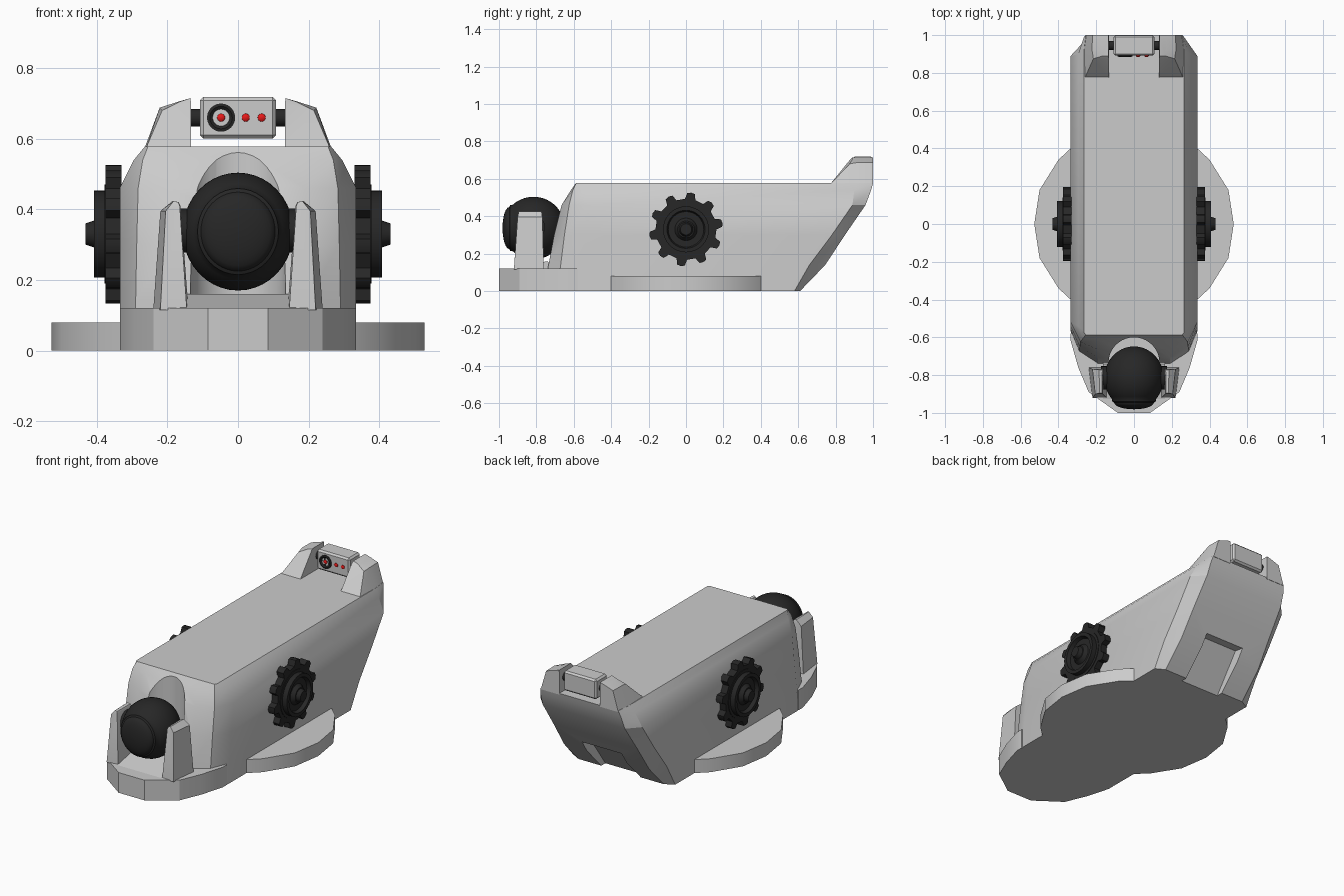
import bpy, bmesh
from math import sin, cos, pi, radians

if "Cube" in bpy.data.objects:
    bpy.data.objects.remove(bpy.data.objects["Cube"])


def material(name, rgb):
    m = bpy.data.materials.new(name)
    m.diffuse_color = (*rgb, 1)
    m.use_nodes = True
    m.node_tree.nodes["Principled BSDF"].inputs["Base Color"].default_value = m.diffuse_color
    return m


DARK = material("dark_metal", (0.02, 0.02, 0.02))
RED = material("red_light", (0.8, 0.01, 0.01))


def loft(name, loops, mat=None, mirror=False, angle=30, closed_ends=True):
    """Skin a stack of equal-length point loops and cap both ends."""
    bm = bmesh.new()
    rings = [[bm.verts.new(p) for p in loop] for loop in loops]
    n = len(rings[0])
    for a, b in zip(rings, rings[1:]):
        for i in range(n):
            j = (i + 1) % n
            bm.faces.new((a[i], a[j], b[j], b[i]))
    bm.faces.new(rings[0][::-1])
    bm.faces.new(rings[-1])
    bmesh.ops.remove_doubles(bm, verts=bm.verts, dist=1e-5)
    bmesh.ops.recalc_face_normals(bm, faces=bm.faces)
    me = bpy.data.meshes.new(name)
    bm.to_mesh(me)
    bm.free()
    ob = bpy.data.objects.new(name, me)
    bpy.context.collection.objects.link(ob)
    if mat:
        me.materials.append(mat)
    if mirror:
        ob.modifiers.new("mirror", 'MIRROR').use_mirror_merge = False
    smooth(ob, angle)
    return ob


def smooth(ob, angle):
    bpy.ops.object.select_all(action='DESELECT')
    ob.select_set(True)
    bpy.context.view_layer.objects.active = ob
    bpy.ops.object.shade_smooth_by_angle(angle=radians(angle))


def lathe(name, profile, axis, centre, seg=32, mat=None, mirror=False, squash=1.0):
    """Revolve (radius, height) points about an axis through centre."""
    cx, cy, cz = centre
    loops = []
    for r, h in profile:
        r = max(r, 0.0005)
        ring = []
        for i in range(seg):
            c, s = r * cos(2 * pi * i / seg), r * sin(2 * pi * i / seg)
            d = {'x': (h, c, s), 'y': (c * squash, h, s), 'z': (c, s, h)}[axis]
            ring.append((cx + d[0], cy + d[1], cz + d[2]))
        loops.append(ring)
    return loft(name, loops, mat, mirror)


def prism(name, half, z0, z1, **kw):
    """Extrude a plan outline given as its right half, front to back."""
    full = half + [(-x, y) for x, y in reversed(half)]
    return loft(name, [[(x, y, z) for x, y in full] for z in (z0, z1)], **kw)


def side_profile(name, pts, x0, x1, **kw):
    return loft(name, [[(x, y, z) for y, z in pts] for x in (x0, x1)], **kw)


# Body: plan outlines stacked by height
levels = [
    (0.00, [(.19, -.765), (.29, -.69), (.335, -.57), (.335, .58), (.28, .61)]),
    (0.14, [(.19, -.735), (.29, -.67), (.335, -.56), (.335, .66), (.28, .745)]),
    (0.30, [(.19, -.705), (.287, -.65), (.335, -.54), (.335, .78), (.275, .85)]),
    (0.46, [(.19, -.665), (.283, -.625), (.335, -.52), (.335, .89), (.27, .96)]),
    (0.54, [(.18, -.615), (.27, -.605), (.295, -.54), (.295, .90), (.265, .99)]),
    (0.578, [(.16, -.588), (.255, -.587), (.264, -.575), (.264, .92), (.255, 1.0)]),
]
loops = []
for z, half in levels:
    loops.append([(x, y, z) for x, y in half] + [(-x, y, z) for x, y in reversed(half)])
body = loft("body", loops)

# Ball niche at the front and notch under the rear
cutters = [
    lathe("niche_cutter", [(.135, .14), (.135, .9)], 'z', (0, -.735, 0), 40),
    side_profile("notch_cutter", [(.55, -.03), (.73, .22), (.86, .20), (.68, -.1)], -.13, .13),
]
for c in cutters:
    m = body.modifiers.new("cut", 'BOOLEAN')
    m.operation, m.solver, m.object = 'DIFFERENCE', 'EXACT', c
    bpy.context.view_layer.objects.active = body
    bpy.ops.object.modifier_apply(modifier=m.name)
    bpy.data.objects.remove(c)
smooth(body, 30)

# Base plates
prism("side_base", [(.33, -.405), (.40, -.34), (.50, -.18), (.528, 0),
                    (.50, .18), (.40, .34), (.33, .405)], 0, .08)
prism("front_base", [(.085, -1), (.24, -.89), (.295, -.76), (.335, -.62), (.335, -.58)], 0, .12)
side_profile("niche_floor", [(-.93, .119), (-.74, .16), (-.70, .119)], -.165, .165)

# Ball turret: shell, lip and inner dome in one profile
R = .167
shell = [(R * sin(radians(a)), R * cos(radians(a))) for a in range(0, 133, 6)]
shell += [(.122, -.125), (.112, -.13)]
shell += [(.112 * cos(radians(a)), -.13 - .036 * sin(radians(a))) for a in range(15, 91, 15)]
lathe("ball", shell, 'y', (0, -.815, .337), 40, DARK, squash=.94)
lathe("ball_axle", [(.062, -.175), (.062, .175)], 'x', (0, -.815, .34), 24, DARK)

# Ball support arms
loft("ball_arm", [
    [(.14, -.76, .115), (.24, -.76, .115), (.22, -.92, .115), (.145, -.92, .115)],
    [(.163, -.768, .41), (.22, -.768, .395), (.205, -.90, .395), (.165, -.90, .41)],
    [(.168, -.772, .42), (.185, -.772, .424), (.182, -.895, .424), (.169, -.895, .42)],
], mirror=True)

# Toothed wheels with raised ring and hub
outline = []
for k in range(10):
    for da, r in ((-10, .163), (-6, .194), (0, .198), (6, .194), (10, .163)):
        a = radians(82 + 36 * k + da)
        outline.append((r * cos(a), .33 + r * sin(a)))
side_profile("gear_wheel", outline, .33, .375, mat=DARK, mirror=True)
lathe("wheel_hub", [(.14, .37), (.14, .378), (.123, .378), (.123, .408), (.102, .408),
                    (.095, .386), (.06, .386), (.045, .408), (.038, .408), (.03, .432),
                    (0, .432)], 'x', (0, 0, .33), 32, DARK, True)

# Rear fins
loft("rear_fin", [
    [(.133, .77, .57), (.262, .77, .57), (.266, .92, .57), (.255, 1, .57), (.133, 1, .57)],
    [(.133, .875, .70), (.215, .875, .68), (.222, .92, .688), (.22, 1, .688), (.133, 1, .70)],
    [(.135, .89, .715), (.165, .89, .705), (.17, .92, .705), (.17, 1, .705), (.135, 1, .715)],
], mirror=True)

# Sensor head between the fins
bpy.ops.mesh.primitive_cube_add(size=1, location=(0, .945, .66))
head = bpy.context.object
head.name = "sensor_head"
head.scale = (.216, .108, .118)
bpy.ops.object.transform_apply(location=False, rotation=False, scale=True)
bev = head.modifiers.new("bevel", 'BEVEL')
bev.width, bev.segments = .01, 1
lathe("head_pin", [(.025, .10), (.025, .136)], 'x', (0, .945, .66), 20, DARK, True)
lathe("sensor_eye", [(.04, .01), (.04, -.004), (.032, -.006), (.024, 0), (0, 0)],
      'y', (-.048, .891, .66), 24, DARK)
for name, x in (("eye_light", -.048), ("left_light", .022), ("right_light", .067)):
    lathe(name, [(.012, .008), (.011, -.003), (.007, -.006), (0, -.007)],
          'y', (x, .891, .66), 16, RED)
